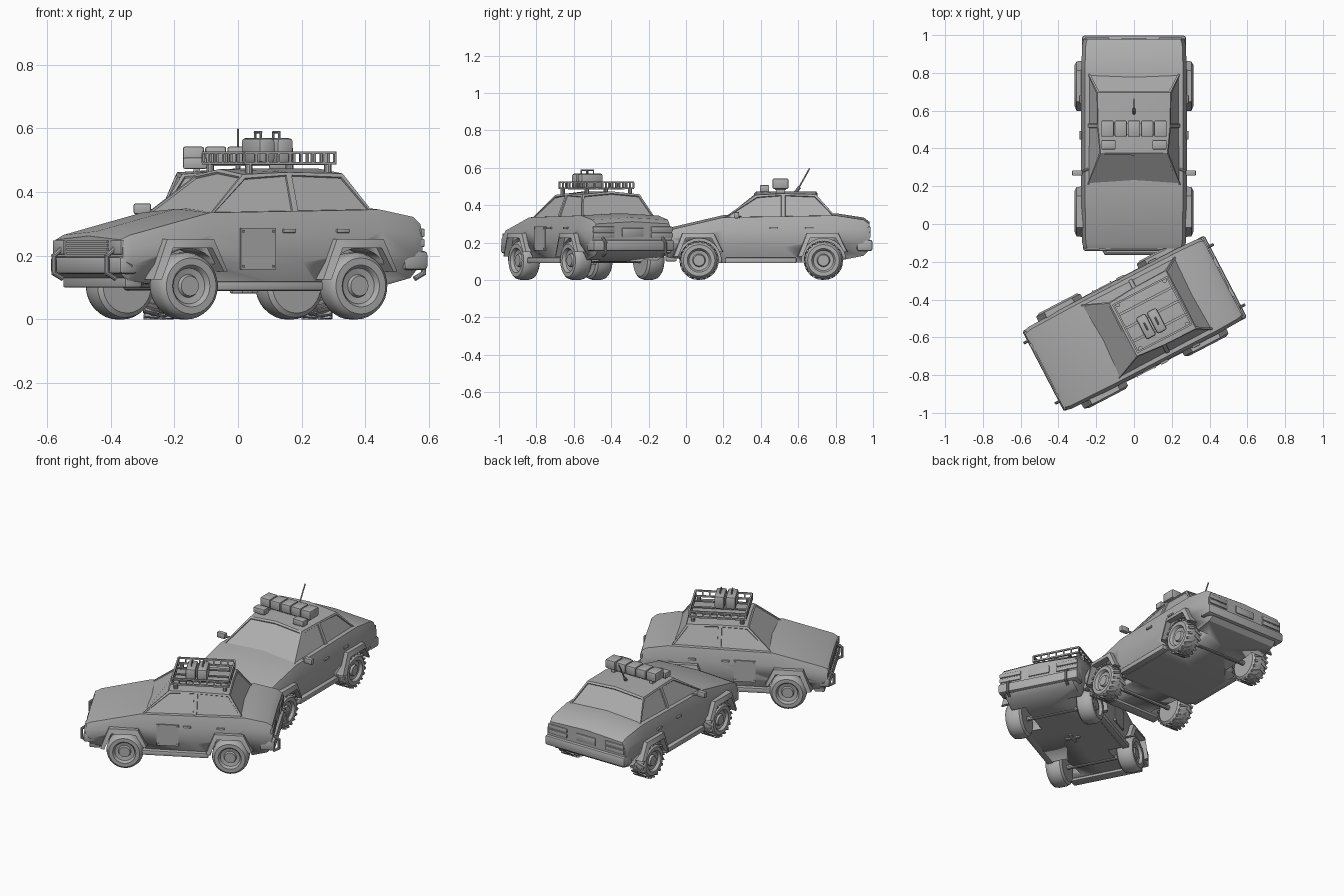
import bpy, bmesh, math
from mathutils import Matrix, Vector

if "Cube" in bpy.data.objects:
    bpy.data.objects.remove(bpy.data.objects["Cube"])

grey = bpy.data.materials.new("plain grey")
grey.use_nodes = True
grey.diffuse_color = (0.42, 0.42, 0.42, 1)
grey.node_tree.nodes["Principled BSDF"].inputs["Base Color"].default_value = (0.42, 0.42, 0.42, 1)


def finish(name, bm, place, bevel=0):
    """Turn a bmesh into a placed object, smooth except at sharp edges."""
    if bevel:
        bmesh.ops.bevel(bm, geom=bm.edges[:], offset=bevel, segments=2, affect='EDGES', profile=0.5)
    bmesh.ops.recalc_face_normals(bm, faces=bm.faces[:])
    for f in bm.faces:
        f.smooth = True
    for e in bm.edges:
        e.smooth = e.calc_face_angle(0) < 0.55
    me = bpy.data.meshes.new(name)
    bm.to_mesh(me)
    bm.free()
    me.materials.append(grey)
    ob = bpy.data.objects.new(name, me)
    ob.matrix_world = place
    bpy.context.collection.objects.link(ob)
    return ob


def box(bm, at, size, rot=Matrix()):
    m = Matrix.Translation(at) @ rot @ Matrix.Diagonal((*size, 1))
    bmesh.ops.create_cube(bm, size=1, matrix=m)


def rods(bm, points, r, n=10):
    """Round bars joining successive points."""
    for a, b in zip(points, points[1:]):
        a, b = Vector(a), Vector(b)
        d = b - a
        m = Matrix.Translation((a + b) / 2) @ d.to_track_quat('Z', 'Y').to_matrix().to_4x4()
        bmesh.ops.create_cone(bm, cap_ends=True, segments=n, radius1=r, radius2=r,
                              depth=d.length + r, matrix=m)


def boxes(name, items, place, bevel=0):
    bm = bmesh.new()
    for at, size in items:
        box(bm, at, size)
    return finish(name, bm, place, bevel)


def body(place, w, f, r, wheels):
    # lower shell lofted from front to back
    stations = [(f, .95, .15, .25), (f + .03, .98, .12, .265), (-.22, 1, .09, .335), (.1, 1, .09, .34),
                (.38, 1, .10, .345), (r - .03, .98, .13, .322), (r, .95, .16, .30)]
    bm = bmesh.new()
    rings = []
    for y, k, zb, zs in stations:
        h, k = zs - zb, k * w
        half = [(k * .86, zb), (k, zb + h * .35), (k, zb + h * .72), (k * .93, zs)]
        ring = [(0, zb)] + half + [(0, zs + .012)] + [(-x, z) for x, z in reversed(half)]
        rings.append([bm.verts.new((x, y, z)) for x, z in ring])
    for a, b in zip(rings, rings[1:]):
        for i in range(len(a)):
            j = (i + 1) % len(a)
            bm.faces.new((a[i], a[j], b[j], b[i]))
    bm.faces.new(rings[0])
    bm.faces.new(rings[-1])
    shell = finish("body_shell", bm, place)
    # wheel wells
    bm = bmesh.new()
    for y in wheels:
        for s in (-1, 1):
            m = Matrix.Translation((s * w, y, .105)) @ Matrix.Rotation(math.pi / 2, 4, 'Y')
            bmesh.ops.create_cone(bm, cap_ends=True, segments=24, radius1=.118, radius2=.118, depth=.24, matrix=m)
    cutter = finish("wheel_well_cutter", bm, place)
    cutter.hide_render = True
    cutter.display_type = 'WIRE'
    mod = shell.modifiers.new("wells", 'BOOLEAN')
    mod.object, mod.operation, mod.solver = cutter, 'DIFFERENCE', 'EXACT'


def cabin(place, w, base, top):
    # glasshouse with recessed windows
    bm = bmesh.new()
    V = {}
    for s in (-1, 1):
        for i in range(3):
            V[s, i, 0] = bm.verts.new((s * w * .89, base[i], .328))
            V[s, i, 1] = bm.verts.new((s * w * (.63, .68, .69)[i], top[i], (.455, .462, .458)[i]))
    for i in range(2):
        C = bm.verts.new((0, top[i], .472)) if i == 0 else V['mid']
        V['mid'] = bm.verts.new((0, top[i + 1], .474))
        for s in (-1, 1):
            bm.faces.new((C, V[s, i, 1], V[s, i + 1, 1], V['mid']))
        if i == 0:
            front = C
    glass = [bm.faces.new((V[s, i, 0], V[s, i + 1, 0], V[s, i + 1, 1], V[s, i, 1]))
             for s in (-1, 1) for i in range(2)]
    for i, mid in ((0, front), (2, V['mid'])):
        glass.append(bm.faces.new((V[-1, i, 0], V[1, i, 0], V[1, i, 1], mid, V[-1, i, 1])))
    bmesh.ops.recalc_face_normals(bm, faces=bm.faces[:])
    bmesh.ops.inset_individual(bm, faces=glass, thickness=.014, depth=0)
    bmesh.ops.inset_individual(bm, faces=glass, thickness=.002, depth=-.006)
    finish("cabin", bm, place)


def wheel(name, place, s, x, y, chunky):
    # turned tyre and rim
    k = .96 if chunky else 1
    profile = [(-.05, 0), (-.05, .085), (-.04, .099), (-.02, .105), (.02, .105), (.04, .099), (.05, .088),
               (.05, .066), (.046, .062), (.034, .056), (.03, .036), (.042, .031), (.042, 0)]
    bm = bmesh.new()
    vs = [bm.verts.new((s * a, 0, b * k)) for a, b in profile]
    es = [bm.edges.new(p) for p in zip(vs, vs[1:])]
    bmesh.ops.spin(bm, geom=vs + es, cent=(0, 0, 0), axis=(1, 0, 0), angle=math.tau, steps=32, use_duplicate=False)
    bmesh.ops.remove_doubles(bm, verts=bm.verts[:], dist=.0004)
    if chunky:
        for i in range(40):
            turn = Matrix.Rotation(i * math.tau / 40, 4, 'X')
            side = 1 if i % 2 else -1
            box(bm, turn @ Vector((side * .024, 0, .1)), (.046, .014, .009),
                turn @ Matrix.Rotation(side * .35, 4, 'Z'))
    finish(name, bm, place @ Matrix.Translation((x, y, .105)))


def flare(name, place, s, w, y):
    # angular arch band over a wheel
    outer = [(-.14, .125), (-.09, .252), (.08, .252), (.13, .15)]
    inner = [(-.112, .125), (-.072, .224), (.066, .224), (.108, .15)]
    bm = bmesh.new()
    a = [[bm.verts.new((s * x, y + dy * k, z)) for dy, z in pts]
         for pts, x, k in ((outer, w - .03, 1), (outer, w + .024, .97), (inner, w + .034, 1), (inner, w - .03, 1))]
    for r in range(4):
        p, q = a[r], a[(r + 1) % 4]
        for i in range(3):
            bm.faces.new((p[i], p[i + 1], q[i + 1], q[i]))
    for i in (0, 3):
        bm.faces.new([row[i] for row in a])
    finish(name, bm, place)


def car(place, w, f, r, wheels, base, top, chunky):
    body(place, w, f, r, wheels)
    cabin(place, w, base, top)
    for s, side in ((1, "left"), (-1, "right")):
        for y, end in zip(wheels, ("front", "rear")):
            wheel(f"{end}_{side}_wheel", place, s, s * (w - .032), y, chunky)
            flare(f"{end}_{side}_flare", place, s, w, y)
        boxes(f"{side}_sill", [((s * w * .93, -.02, .105), (.04, .38, .03))], place, .006)
        boxes(f"{side}_door_handles", [((s * (w + .002), y, .278), (.012, .045, .012)) for y in (.05, .24)],
              place, .003)
        boxes(f"{side}_headlight", [((s * w * .78, f, .226), (.075, .012, .045))], place, .004)
        boxes(f"{side}_tail_light", [((s * w * .7, r, z), (.13, .014, .026)) for z in (.24, .272)], place, .004)
    boxes("grille", [((0, f, z), (w * 1.1, .01, .007)) for z in (.208, .22, .232, .244)], place)
    boxes("front_bumper", [((0, f + .02, .17), (w * 1.92, .065, .055))], place, .012)
    boxes("front_skirt", [((0, f + .05, .125), (w * 1.7, .06, .05))], place, .006)
    boxes("rear_bumper", [((0, r - .025, .185), (w * 1.96, .085, .06))], place, .012)
    boxes("rear_plate", [((0, r, .255), (.13, .012, .045))], place, .003)
    bm = bmesh.new()
    for y in wheels:
        rods(bm, [(-w * .7, y, .105), (w * .7, y, .105)], .014)
    finish("axles", bm, place)


# ---- straight parked wide car
A = Matrix.Translation((0, .42, 0))
car(A, .28, -.55, .56, (-.35, .315), (-.225, .1, .39), (-.045, .1, .275), True)

boxes("roof_light_bar", [((x, .085, .515), (.066, .085, .055)) for x in (-.14, -.07, 0, .07, .14)], A, .007)
boxes("light_bar_mount", [((0, .085, .487), (.3, .06, .01))]
      + [((s * .13, .085, .473), (.02, .05, .03)) for s in (-1, 1)], A)
for s, side in ((1, "left"), (-1, "right")):
    boxes(f"{side}_spot_light", [((s * .135, 0, .49), (.075, .05, .036))], A, .006)
    boxes(f"{side}_mirror", [((s * .3, -.15, .347), (.055, .028, .034))], A, .006)
    bm = bmesh.new()
    rods(bm, [(s * .245, -.13, .335), (s * .29, -.148, .342)], .007)
    finish(f"{side}_mirror_arm", bm, A)

bm = bmesh.new()
rods(bm, [(0, .17, .47), (0, .24, .595)], .004)
rods(bm, [(0, .165, .468), (0, .185, .494)], .009)
finish("antenna", bm, A)

bm = bmesh.new()
rods(bm, [(-.17, -.54, .14), (-.15, -.575, .15), (.15, -.575, .15), (.17, -.54, .14)], .009)
finish("front_guard_bar", bm, A)

# ---- angled narrower car with a roof rack
B = Matrix.Translation((0, -.53, 0)) @ Matrix.Rotation(math.radians(-62.5), 4, 'Z')
car(B, .25, -.53, .53, (-.305, .295), (-.215, .09, .37), (-.065, .09, .28), False)

for s, side in ((1, "left"), (-1, "right")):
    for end, y, d in (("front", -.53, -1), ("rear", .535, 1)):
        bm = bmesh.new()
        rods(bm, [(s * .18, y, .13), (s * .18, y + d * .028, .145), (s * .18, y + d * .028, .2),
                  (s * .18, y, .222)], .008)
        finish(f"{end}_{side}_guard_bar", bm, B)
    # bolted door plate
    bm = bmesh.new()
    box(bm, (s * .251, -.06, .222), (.007, .125, .13))
    for y in (-.113, -.007):
        for z in (.167, .277):
            box(bm, (s * .256, y, z), (.006, .007, .007))
    finish(f"{side}_door_plate", bm, B)

# roof rack: two rails all round, balusters, slats and feet
items = []
X, Y0, Y1 = .14, -.05, .27
mid, span = (Y0 + Y1) / 2, Y1 - Y0
for z in (.49, .523):
    items += [((s * X, mid, z), (.01, span, .009)) for s in (-1, 1)]
    items += [((0, y, z), (X * 2, .01, .009)) for y in (Y0, Y1)]
for i in range(9):
    items += [((s * X, Y0 + span * i / 8, .506), (.008, .008, .03)) for s in (-1, 1)]
for i in range(7):
    items += [((X * (i / 3 - 1), y, .506), (.008, .008, .03)) for y in (Y0, Y1)]
boxes("roof_rack", items, B)
boxes("rack_slats", [((x, mid, .487), (.014, span, .006)) for x in (-.08, 0, .08)], B)
bm = bmesh.new()
for s in (-1, 1):
    for y in (-.03, .25):
        rods(bm, [(s * .13, y, .45), (s * .13, y, .485)], .012)
finish("rack_feet", bm, B)

# cargo on the rack
boxes("cargo_cans", [((.04, y, .53), (.13, .058, .078)) for y in (.05, .115)], B, .012)
bm = bmesh.new()
for y in (.05, .115):
    rods(bm, [(.02, y, .565), (.02, y, .588), (.06, y, .588), (.06, y, .565)], .004, 8)
finish("cargo_handles", bm, B)

# cross brace under the floor
boxes("floor_brace", [((0, .02, .088), (.09, .018, .012)), ((0, .02, .088), (.018, .09, .012))], B, .003)
